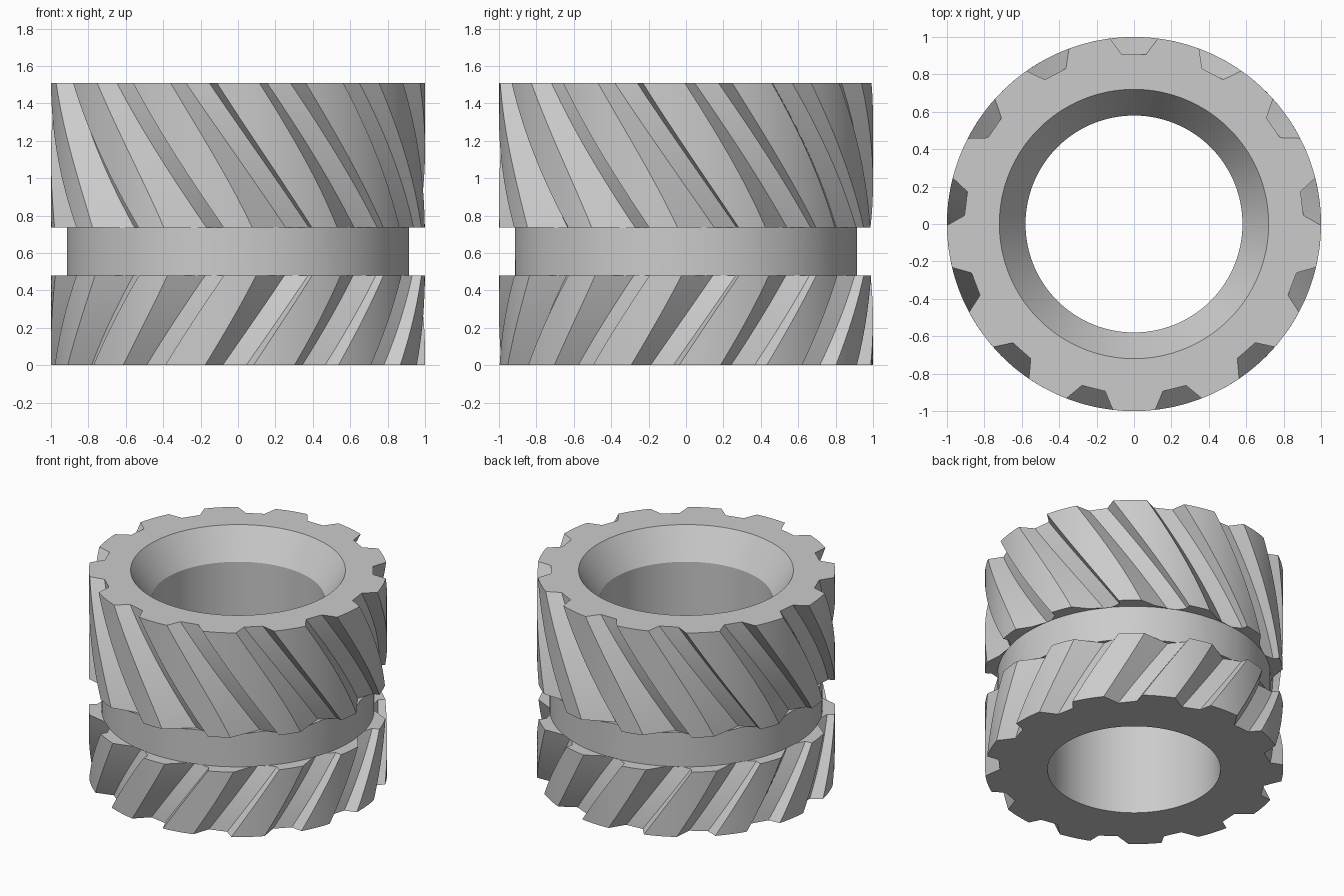
import bpy, bmesh
from math import sin, cos, radians, hypot, atan2, sqrt, pi

cube = bpy.data.objects.get("Cube")
if cube:
    bpy.data.objects.remove(cube, do_unlink=True)

TEETH = 13
STEP = 2 * pi / TEETH
TWIST = radians(40)                     # groove lean per unit of height
DEPTH, FLOOR, SLANT = 0.095, 0.064, 0.07  # groove depth, half floor, wall run
Z_LOW, Z_HIGH, Z_TOP = 0.48, 0.735, 1.51


def polar(r, a):
    return (r * sin(a), -r * cos(a))


def divide(p, q, n):
    return [tuple(a + (b - a) * i / n for a, b in zip(p, q)) for i in range(n)]


def to_rim(p, d):
    """Follow direction d from p until it meets the unit circle."""
    a = d[0] ** 2 + d[1] ** 2
    b = p[0] * d[0] + p[1] * d[1]
    c = p[0] ** 2 + p[1] ** 2 - 1
    t = (-b + sqrt(b * b - a * c)) / a
    return (p[0] + d[0] * t, p[1] + d[1] * t)


def groove(facing, where):
    """Left rim, two floor corners and right rim of one groove."""
    out, side, rim = polar(1, facing), polar(1, facing + pi / 2), polar(1, where)

    def put(s, depth):
        return (rim[0] + side[0] * s - out[0] * depth,
                rim[1] + side[1] * s - out[1] * depth)

    corners = [put(-FLOOR, DEPTH), put(FLOOR, DEPTH)]
    walls = [(side[0] * s + out[0] * DEPTH, side[1] * s + out[1] * DEPTH)
             for s in (-SLANT, SLANT)]
    rims = [to_rim(p, d) for p, d in zip(corners, walls)]
    return [rims[0], corners[0], corners[1], rims[1]]


def toothed_loop(facing, where, z):
    pts = []
    for k in range(TEETH):
        a, b, c, d = groove(facing + k * STEP, where + k * STEP)
        nxt = groove(facing + (k + 1) * STEP, where + (k + 1) * STEP)[0]
        pts += divide(a, b, 2) + divide(b, c, 2) + divide(c, d, 1)
        # Tooth crown follows the outer cylinder
        start = atan2(d[0], -d[1])
        span = (atan2(nxt[0], -nxt[1]) - start) % (2 * pi)
        pts += [polar(1, start + span * i / 7) for i in range(7)]
    return [(x, y, z) for x, y in pts]


def collar_loop(source, r):
    return [(x * r / hypot(x, y), y * r / hypot(x, y), z) for x, y, z in source]


def bore_loop(r, z, count):
    start = radians(-16)
    return [(*polar(r, start + 2 * pi * i / count), z) for i in range(count)]


# Grooves lean one way below the collar and the other way above it
face_top = -STEP / 2
face_low = radians(-10)
meet = face_top + TWIST * (Z_TOP - Z_HIGH)
lower = [toothed_loop(face_low, meet - TWIST * (Z_LOW - z), z)
         for z in [Z_LOW * i / 10 for i in range(11)]]
upper = [toothed_loop(face_top, meet - TWIST * (z - Z_HIGH), z)
         for z in [Z_HIGH + (Z_TOP - Z_HIGH) * i / 16 for i in range(17)]]
count = len(lower[0])

# Bore, lower teeth, collar, upper teeth and countersink as one closed skin
loops = [bore_loop(0.58, 0, count)] + lower
loops += [collar_loop(lower[-1], 0.915), collar_loop(upper[0], 0.915)]
loops += upper + [bore_loop(0.72, Z_TOP, count), bore_loop(0.58, 1.3, count)]

bm = bmesh.new()
rings = [[bm.verts.new(p) for p in loop] for loop in loops]
for i, ring in enumerate(rings):
    above = rings[(i + 1) % len(rings)]
    for j in range(count):
        n = (j + 1) % count
        bm.faces.new((ring[j], ring[n], above[n], above[j]))
bmesh.ops.recalc_face_normals(bm, faces=bm.faces)

mesh = bpy.data.meshes.new("grooved_ring")
bm.to_mesh(mesh)
bm.free()
ring_obj = bpy.data.objects.new("grooved_ring", mesh)
bpy.context.collection.objects.link(ring_obj)

# Plain grey material
grey = bpy.data.materials.new("plain_grey")
grey.use_nodes = True
colour = (0.6, 0.6, 0.6, 1)
grey.diffuse_color = colour
grey.node_tree.nodes["Principled BSDF"].inputs["Base Color"].default_value = colour
mesh.materials.append(grey)

bpy.ops.object.select_all(action='DESELECT')
ring_obj.select_set(True)
bpy.context.view_layer.objects.active = ring_obj
bpy.ops.object.shade_smooth_by_angle(angle=radians(14))
